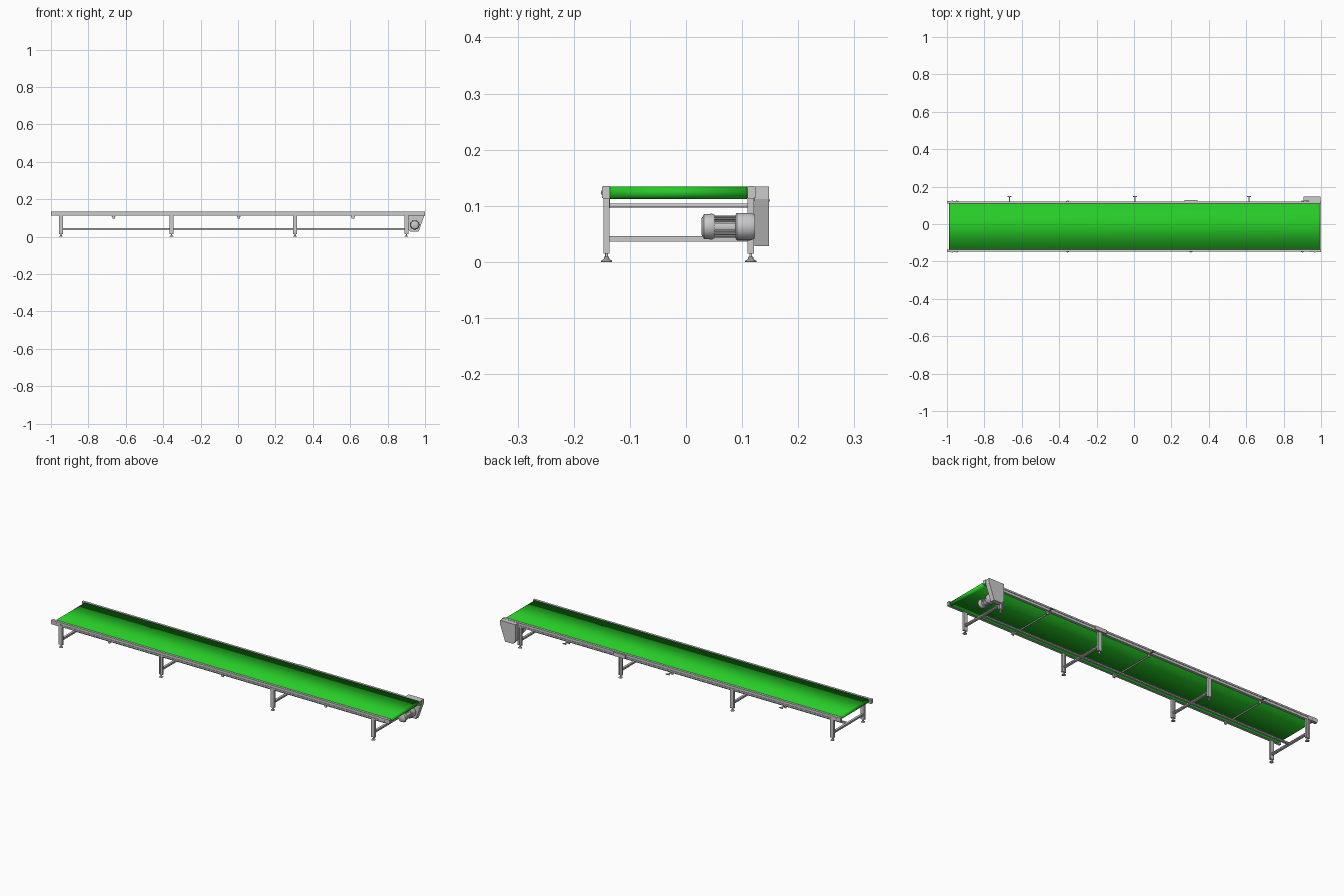
import bpy, bmesh, math
from mathutils import Matrix, Vector

if "Cube" in bpy.data.objects:
    bpy.data.objects.remove(bpy.data.objects["Cube"])

green = bpy.data.materials.new("belt_green")
green.diffuse_color = (0.02, 0.6, 0.02, 1)
green.use_nodes = True
green.node_tree.nodes["Principled BSDF"].inputs["Base Color"].default_value = green.diffuse_color
YC = -0.013                      # centre line of the conveyor bed
LEGS = (-0.947, -0.355, 0.305, 0.900)
ROLLERS = (-0.665, 0.005, 0.615)


def finish(name, bm, smooth=False):
    bmesh.ops.recalc_face_normals(bm, faces=bm.faces)
    me = bpy.data.meshes.new(name)
    bm.to_mesh(me)
    bm.free()
    ob = bpy.data.objects.new(name, me)
    bpy.context.collection.objects.link(ob)
    if smooth:
        bpy.ops.object.select_all(action='DESELECT')
        ob.select_set(True)
        bpy.context.view_layer.objects.active = ob
        bpy.ops.object.shade_smooth_by_angle(angle=math.radians(35))
    return ob


def prism(name, pts, axis, a, b, smooth=False, caps=True):
    """Extrude a 2D profile along an axis from a to b."""
    place = {'X': lambda p, t: (t, p[0], p[1]),
             'Y': lambda p, t: (p[0], t, p[1]),
             'Z': lambda p, t: (p[0], p[1], t)}[axis]
    bm = bmesh.new()
    r0 = [bm.verts.new(place(p, a)) for p in pts]
    r1 = [bm.verts.new(place(p, b)) for p in pts]
    n = len(pts)
    for i in range(n):
        j = (i + 1) % n
        bm.faces.new((r0[i], r0[j], r1[j], r1[i]))
    if caps:
        bm.faces.new(r0)
        bm.faces.new(r1)
    return finish(name, bm, smooth)


def box(name, x, y, z):
    return prism(name, [(x[0], y[0]), (x[1], y[0]), (x[1], y[1]), (x[0], y[1])], 'Z', *z)


def circle(c, r, n=24):
    return [(c[0] + r * math.cos(2 * math.pi * i / n),
             c[1] + r * math.sin(2 * math.pi * i / n)) for i in range(n)]


def lathe(name, profile, loc, axis='Z', n=24):
    """Revolve (radius, height) points; axis Z or Y."""
    bm = bmesh.new()
    rings = [[bm.verts.new((*p, h)) for p in circle((0, 0), r, n)] for r, h in profile]
    for a, b in zip(rings, rings[1:]):
        for i in range(n):
            j = (i + 1) % n
            bm.faces.new((a[i], a[j], b[j], b[i]))
    bm.faces.new(rings[0])
    bm.faces.new(rings[-1])
    m = Matrix.Translation(loc)
    if axis == 'Y':
        m = m @ Matrix.Rotation(math.radians(-90), 4, 'X')
    bmesh.ops.transform(bm, matrix=m, verts=bm.verts)
    return finish(name, bm, True)


def slot(x0, x1, y0, y1, d, w):
    """Rectangle with a groove in each of the two long sides (first axis faces)."""
    m = (y0 + y1) / 2
    return [(x0, y0), (x1, y0), (x1, m - w), (x1 - d, m - w), (x1 - d, m + w), (x1, m + w),
            (x1, y1), (x0, y1), (x0, m + w), (x0 + d, m + w), (x0 + d, m - w), (x0, m - w)]


# belt loop and its end drums
zc, r = 0.1235, 0.0112
xl, xr = -0.988 + r, 0.996 - r
loop = [(xr + r * math.cos(t), zc + r * math.sin(t))
        for t in (math.radians(-90 + 15 * i) for i in range(13))]
loop += [(xl - r * math.cos(t), zc + r * math.sin(t))
         for t in (math.radians(90 - 15 * i) for i in range(13))]
belt = prism("belt", loop, 'Y', -0.135, 0.109, True, caps=False)
belt.data.materials.append(green)
sol = belt.modifiers.new("thickness", 'SOLIDIFY')
sol.thickness = 0.0015
sol.offset = -1
for nm, x in (("tail_drum", xl), ("drive_drum", xr)):
    prism(nm, circle((x, zc), r - 0.0018), 'Y', -0.136, 0.110, True)

# both sides: rails, end bearing blocks, legs and feet
for side, s in (("front", -1), ("back", 1)):
    ys = sorted((YC + s * 0.1225, YC + s * 0.1345))
    prism(side + "_rail", slot(ys[0], ys[1], 0.112, 0.135, 0.0025, 0.003), 'X', -1, 0.998)
    yb = sorted((YC + s * 0.1225, YC + s * 0.137))
    for end, x in (("drive", (0.935, 1.0)), ("tail", (-1.0, -0.945))):
        box(f"{side}_{end}_bearing_block", x, yb, (0.1135, 0.1345))
        prism(f"{side}_{end}_bolt", circle((sum(x) / 2, zc), 0.004, 6), 'Y',
              *sorted((YC + s * 0.136, YC + s * 0.1385)))
    yl = YC + s * 0.1285
    for i, x in enumerate(LEGS):
        prism(f"{side}_leg_{i+1}",
              [(p[1], p[0]) for p in slot(yl - 0.0055, yl + 0.0055, x - 0.0105, x + 0.0105, 0.0015, 0.002)],
              'Z', 0.015, 0.112)
        lathe(f"{side}_foot_{i+1}",
              [(0.010, 0), (0.010, 0.002), (0.005, 0.005), (0.0045, 0.009),
               (0.0025, 0.010), (0.0025, 0.016)], (x, yl, 0), n=20)

# cross bars between each pair of legs, and the long centre tie bar
for i, x in enumerate(LEGS):
    prism(f"leg_cross_bar_{i+1}", slot(x - 0.006, x + 0.006, 0.036, 0.046, 0.0015, 0.0015),
          'Y', YC - 0.123, YC + 0.123)
prism("centre_tie_bar", slot(YC - 0.005, YC + 0.005, 0.036, 0.046, 0.0015, 0.0015),
      'X', LEGS[0], LEGS[-1])

# return rollers with hanger plates, and sensor brackets on the back rail
for i, x in enumerate(ROLLERS):
    prism(f"return_roller_{i+1}", circle((x, 0.1005), 0.0038, 16), 'Y', -0.136, 0.110, True)
    for side, s in (("front", -1), ("back", 1)):
        box(f"{side}_roller_hanger_{i+1}", (x - 0.007, x + 0.007),
            sorted((YC + s * 0.1225, YC + s * 0.1265)), (0.096, 0.113))
    box(f"sensor_arm_{i+1}", (x - 0.003, x + 0.003), (0.110, 0.146), (0.1085, 0.1115))
    box(f"sensor_head_{i+1}", (x - 0.010, x + 0.010), (0.144, 0.150), (0.1075, 0.1115))

# control box on the back rail
box("control_box", (0.27, 0.34), (0.120, 0.129), (0.113, 0.133))

# drive cover with sloping outer edge
prism("drive_cover", [(0.906, 0.134), (0.996, 0.134), (0.996, 0.112), (0.966, 0.028),
                      (0.920, 0.028), (0.906, 0.045)], 'Y', 0.1225, 0.1475)

# drive motor: gearbox flange, finned body, fan cowl and terminal box
mx, mz = 0.945, 0.063
lathe("motor_gearbox", [(0.021, 0.088), (0.0245, 0.091), (0.0245, 0.115), (0.021, 0.1235)],
      (mx, 0, mz), 'Y', 32)
lathe("motor_fan_cowl", [(0.015, 0.028), (0.022, 0.032), (0.023, 0.047), (0.021, 0.051)],
      (mx, 0, mz), 'Y', 32)
fins = []
for i in range(24):
    for k, rad in ((-0.25, 0.020), (0.25, 0.020), (0.26, 0.0175), (0.74, 0.0175)):
        a = 2 * math.pi * (i + k) / 24
        fins.append((mx + rad * math.cos(a), mz + rad * math.sin(a)))
prism("motor_body", fins, 'Y', 0.050, 0.089)
box("motor_terminal_box", (mx - 0.026, mx - 0.014), (0.058, 0.084), (mz - 0.010, mz + 0.010))
